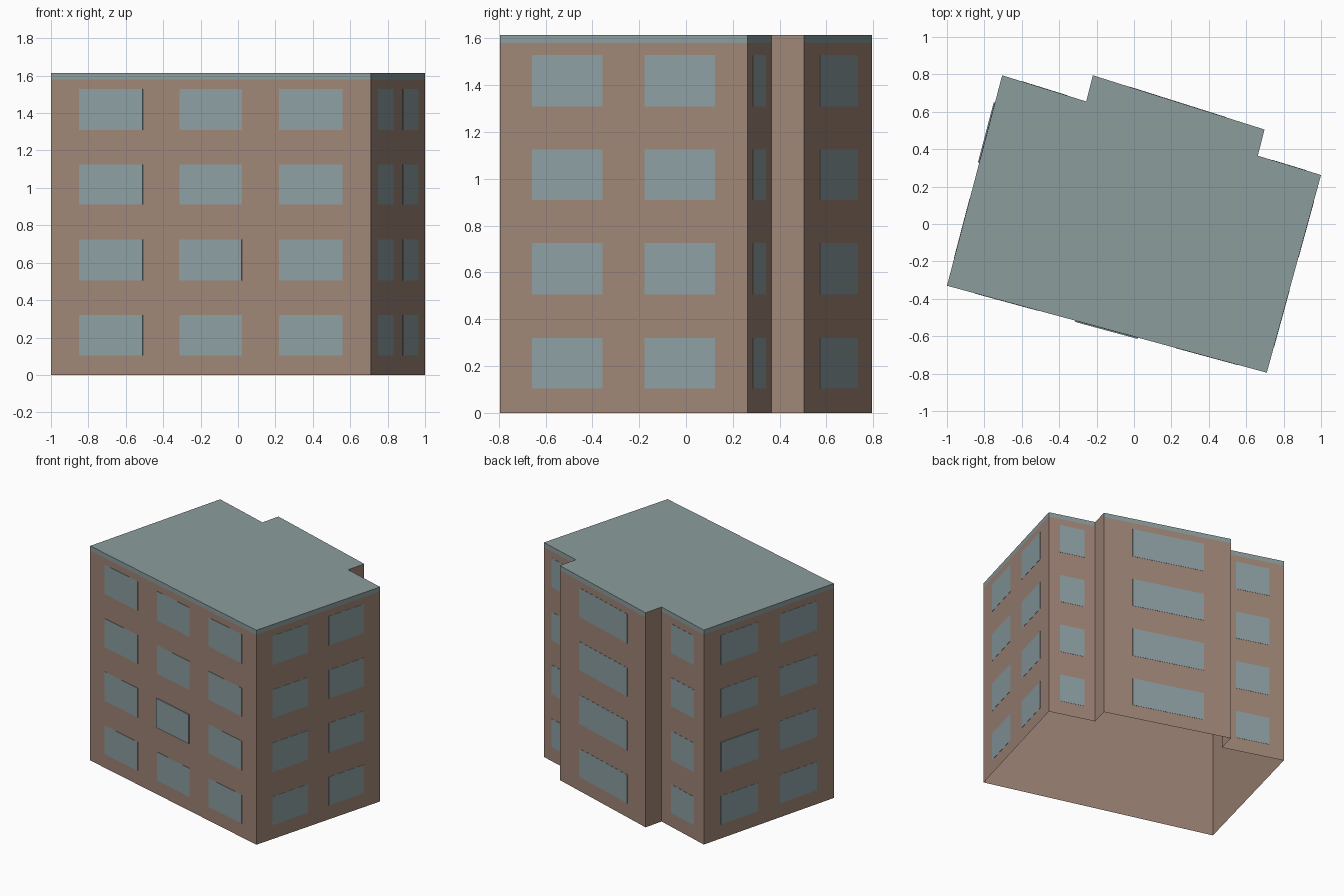
import bpy, bmesh
from mathutils import Vector

cube = bpy.data.objects.get("Cube")
if cube:
    bpy.data.objects.remove(cube, do_unlink=True)

HEIGHT = 1.615
BAND = 1.58
FLOORS = [(0.105, 0.32), (0.505, 0.725), (0.91, 1.125), (1.31, 1.53)]


def make_material(name, color):
    mat = bpy.data.materials.new(name)
    mat.use_nodes = True
    mat.diffuse_color = color
    mat.node_tree.nodes["Principled BSDF"].inputs["Base Color"].default_value = color
    return mat


BRICK = make_material("brown wall", (0.35, 0.235, 0.185, 1))
GLASS = make_material("grey blue glass", (0.265, 0.345, 0.36, 1))
ROOF = make_material("grey green roof", (0.265, 0.335, 0.335, 1))


def finish(bm, name, *mats):
    mesh = bpy.data.meshes.new(name)
    bm.to_mesh(mesh)
    bm.free()
    for mat in mats:
        mesh.materials.append(mat)
    obj = bpy.data.objects.new(name, mesh)
    bpy.context.collection.objects.link(obj)
    return obj


# Walls in plan, counter-clockwise: start corner, window spans, roof band, name
WALLS = [
    ((-1.0, -0.33), [(0.088, 0.287), (0.402, 0.597), (0.713, 0.912)], True, "front"),
    ((0.71, -0.795), [(0.13, 0.415), (0.585, 0.87)], True, "right"),
    ((1.0, 0.262), [(0.24, 0.77)], True, "back_right"),
    ((0.662, 0.365), [], False, "bay_right"),
    ((0.698, 0.505), [(0.226, 0.788)], True, "bay_back"),
    ((-0.22, 0.795), [], False, "bay_left"),
    ((-0.255, 0.655), [(0.23, 0.77)], True, "back_left"),
    ((-0.705, 0.795), [(0.13, 0.415), (0.585, 0.87)], True, "left"),
]
CORNERS = [Vector((*wall[0], 0)) for wall in WALLS]
UP = Vector((0, 0, 1))

# Wall shell, open underneath, with the roof-coloured strip along its top
bm = bmesh.new()
rings = [[bm.verts.new(c + UP * z) for c in CORNERS] for z in (0, BAND, HEIGHT)]
for i, wall in enumerate(WALLS):
    j = (i + 1) % len(WALLS)
    for low, high in zip(rings, rings[1:]):
        face = bm.faces.new((low[i], low[j], high[j], high[i]))
        face.material_index = int(wall[2] and low is rings[1])
finish(bm, "walls", BRICK, ROOF)

# Flat roof
bm = bmesh.new()
bm.faces.new([bm.verts.new(c + UP * HEIGHT) for c in CORNERS])
finish(bm, "roof", ROOF)


# Thin window panes for each wall
def add_pane(bm, start, along, span, floor, depth):
    out = along.cross(UP).normalized() * depth
    foot = [start + along * t for t in span]
    back = [foot[0] + UP * floor[0], foot[1] + UP * floor[0],
            foot[1] + UP * floor[1], foot[0] + UP * floor[1]]
    rear = [bm.verts.new(p) for p in back]
    face = [bm.verts.new(p + out) for p in back]
    bm.faces.new(face)
    for a in range(4):
        b = (a + 1) % 4
        bm.faces.new((rear[a], rear[b], face[b], face[a]))


# One pane on the front and one on the left stand slightly proud
PROUD = {("front", 1, 1), ("left", 0, 1)}
for i, (_, spans, _, name) in enumerate(WALLS):
    if not spans:
        continue
    start = CORNERS[i]
    along = CORNERS[(i + 1) % len(CORNERS)] - start
    bm = bmesh.new()
    for column, span in enumerate(spans):
        for level, floor in enumerate(FLOORS):
            depth = 0.007 if (name, column, level) in PROUD else 0.0015
            add_pane(bm, start, along, span, floor, depth)
    finish(bm, name + "_windows", GLASS)
